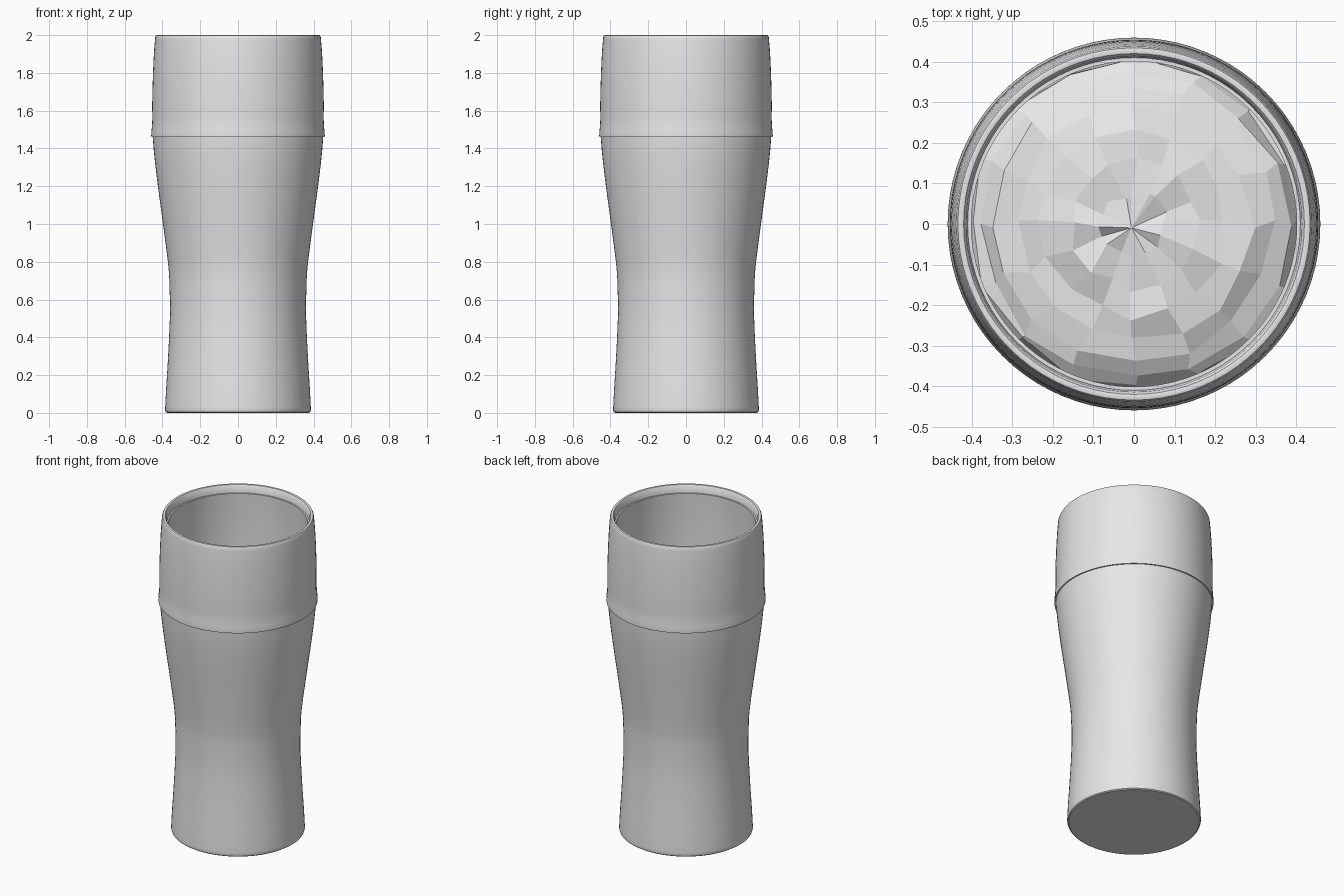
import bpy, bmesh, math, random

if "Cube" in bpy.data.objects:
    bpy.data.objects.remove(bpy.data.objects["Cube"])

random.seed(4)
grey = bpy.data.materials.new("pale_grey")
grey.diffuse_color = (0.8, 0.8, 0.8, 1)
grey.use_nodes = True
grey.node_tree.nodes["Principled BSDF"].inputs["Base Color"].default_value = grey.diffuse_color


def spline(pts, steps=4):
    """Catmull-Rom curve through (radius, height) points."""
    p = [pts[0]] + pts + [pts[-1]]
    out = []
    for i in range(1, len(p) - 2):
        for s in range(steps):
            t = s / steps
            out.append(tuple(
                0.5 * (2 * b + (c - a) * t + (2 * a - 5 * b + 4 * c - d) * t * t
                       + (3 * b - a - 3 * c + d) * t ** 3)
                for a, b, c, d in zip(p[i - 1], p[i], p[i + 1], p[i + 2])))
    return out + [pts[-1]]


def add_object(name, bm):
    bmesh.ops.recalc_face_normals(bm, faces=bm.faces)
    me = bpy.data.meshes.new(name)
    bm.to_mesh(me)
    bm.free()
    ob = bpy.data.objects.new(name, me)
    bpy.context.collection.objects.link(ob)
    me.materials.append(grey)
    return ob


def lathe(name, profile, n=80):
    """Revolve a profile that starts and ends with a capped ring."""
    bm = bmesh.new()
    rings = [[bm.verts.new((r * math.cos(2 * math.pi * k / n),
                            r * math.sin(2 * math.pi * k / n), z))
              for k in range(n)] for r, z in profile]
    for a, b in zip(rings, rings[1:]):
        for k in range(n):
            bm.faces.new((a[k], a[(k + 1) % n], b[(k + 1) % n], b[k]))
    bm.faces.new(rings[0])
    bm.faces.new(rings[-1])
    ob = add_object(name, bm)
    bpy.ops.object.select_all(action='DESELECT')
    ob.select_set(True)
    bpy.context.view_layer.objects.active = ob
    bpy.ops.object.shade_smooth_by_angle(angle=math.radians(35))
    return ob


# Glass: outer wall, collar, rim, then back down the inner wall
lower = spline([(0.386, 0.015), (0.382, 0.1), (0.37, 0.3), (0.361, 0.5), (0.362, 0.65),
                (0.369, 0.78), (0.397, 1.0), (0.424, 1.2), (0.443, 1.36), (0.451, 1.46)])
upper = spline([(0.459, 1.46), (0.459, 1.48), (0.454, 1.545), (0.454, 1.65),
                (0.450, 1.8), (0.444, 1.92), (0.438, 1.99)], 3)
rim = [(0.434, 1.998), (0.428, 2.0), (0.420, 1.998), (0.414, 1.99), (0.410, 1.95)]
inner = spline([(0.401, 1.95), (0.408, 1.8), (0.412, 1.6), (0.406, 1.4), (0.386, 1.2),
                (0.36, 1.0), (0.33, 0.75), (0.325, 0.5), (0.333, 0.3), (0.34, 0.12)])
lathe("glass", [(0.376, 0), (0.383, 0.005)] + lower + upper + rim + inner)

# Drink filling the glass up to the foam
lathe("drink", [(r - 0.004, z + 0.005) for r, z in reversed(inner) if z < 1.57])

# Foam: faceted, bumpy flattened dome
bm = bmesh.new()
bmesh.ops.create_uvsphere(bm, u_segments=16, v_segments=16, radius=0.41)
for v in bm.verts:
    j = [random.uniform(-0.012, 0.012) for _ in range(3)]
    v.co.x += j[0]
    v.co.y += j[1]
    v.co.z = v.co.z * 0.25 + 1.57 + j[2]
add_object("foam", bm)
